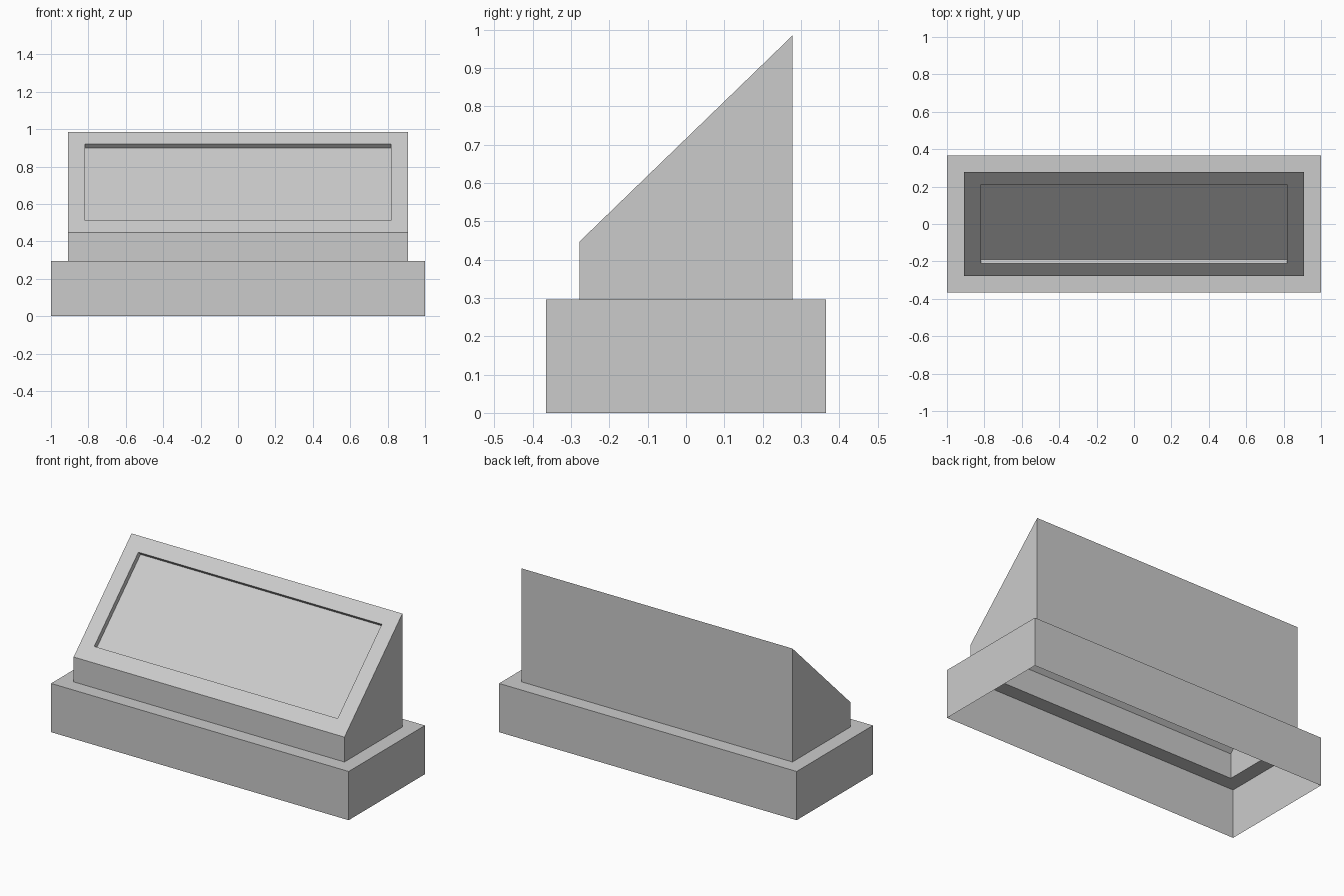
import bpy
import bmesh

cube = bpy.data.objects.get("Cube")
if cube:
    bpy.data.objects.remove(cube, do_unlink=True)

# Sizes
BASE_X, BASE_Y, BASE_TOP = 1.0, 0.366, 0.296
BODY_X, BODY_Y = 0.91, 0.278
FRONT_TOP, BACK_TOP = 0.447, 0.985
FRAME, RECESS = 0.092, 0.03

grey = bpy.data.materials.new("plain grey")
grey.use_nodes = True
colour = (0.6, 0.6, 0.6, 1)
grey.diffuse_color = colour
grey.node_tree.nodes["Principled BSDF"].inputs["Base Color"].default_value = colour


def open_box(bm, hx, hy, bottom, front_top, back_top):
    """Bottomless box whose top may slope; returns the top face."""
    corners = [(-hx, -hy), (hx, -hy), (hx, hy), (-hx, hy)]
    low = [bm.verts.new((x, y, bottom)) for x, y in corners]
    high = [bm.verts.new((x, y, front_top if y < 0 else back_top)) for x, y in corners]
    for i in range(4):
        j = (i + 1) % 4
        bm.faces.new((low[i], low[j], high[j], high[i]))
    return bm.faces.new(high)


def finish(bm, name):
    mesh = bpy.data.meshes.new(name)
    bm.to_mesh(mesh)
    bm.free()
    mesh.materials.append(grey)
    obj = bpy.data.objects.new(name, mesh)
    bpy.context.collection.objects.link(obj)
    return obj


# Plinth: open underneath, with a ledge around the opening for the body
bm = bmesh.new()
top = open_box(bm, BASE_X, BASE_Y, 0, BASE_TOP, BASE_TOP)
bmesh.ops.inset_region(bm, faces=[top], thickness=BASE_X - BODY_X, use_even_offset=True)
for v in top.verts:
    v.co.x = BODY_X if v.co.x > 0 else -BODY_X
    v.co.y = BODY_Y if v.co.y > 0 else -BODY_Y
bmesh.ops.delete(bm, geom=[top], context='FACES_ONLY')
finish(bm, "plinth")

# Sloped body: hollow wedge with a frame around a sunken panel
bm = bmesh.new()
slope = open_box(bm, BODY_X, BODY_Y, BASE_TOP, FRONT_TOP, BACK_TOP)
bm.normal_update()
bmesh.ops.inset_region(bm, faces=[slope], thickness=FRAME, use_even_offset=True)
bm.normal_update()
sink = slope.normal * -RECESS
panel = bmesh.ops.extrude_discrete_faces(bm, faces=[slope])["faces"][0]
bmesh.ops.translate(bm, vec=sink, verts=panel.verts[:])
bm.normal_update()
finish(bm, "sloped_body")
